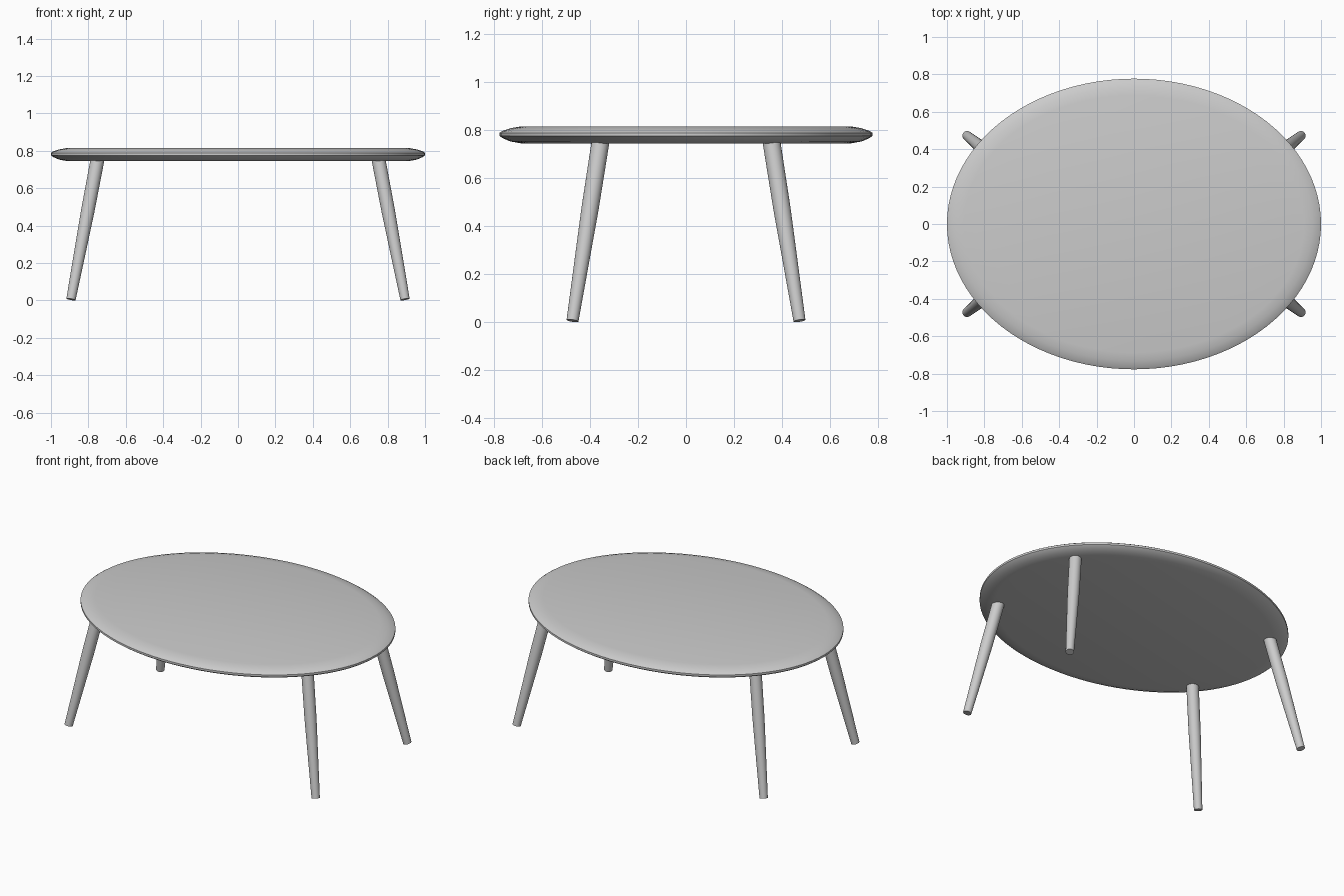
import bpy
import bmesh
from math import cos, sin, tau, radians
from mathutils import Vector

cube = bpy.data.objects.get("Cube")
if cube:
    bpy.data.objects.remove(cube, do_unlink=True)

grey = bpy.data.materials.new("light grey")
grey.use_nodes = True
grey.diffuse_color = (0.6, 0.6, 0.6, 1)
grey.node_tree.nodes["Principled BSDF"].inputs["Base Color"].default_value = (0.6, 0.6, 0.6, 1)


def loft(name, rings):
    """Skin a stack of rings, bottom to top, and cap both ends."""
    bm = bmesh.new()
    loops = [[bm.verts.new(p) for p in ring] for ring in rings]
    n = len(loops[0])
    for low, high in zip(loops, loops[1:]):
        for i in range(n):
            j = (i + 1) % n
            bm.faces.new((low[i], low[j], high[j], high[i]))
    bm.faces.new(loops[0])
    bm.faces.new(loops[-1])
    bmesh.ops.recalc_face_normals(bm, faces=bm.faces)
    mesh = bpy.data.meshes.new(name)
    bm.to_mesh(mesh)
    bm.free()
    mesh.materials.append(grey)
    obj = bpy.data.objects.new(name, mesh)
    bpy.context.collection.objects.link(obj)
    bpy.ops.object.select_all(action='DESELECT')
    obj.select_set(True)
    bpy.context.view_layer.objects.active = obj
    bpy.ops.object.shade_smooth_by_angle(angle=radians(35))
    return obj


def ring(center, u, v, ru, rv, count):
    return [center + u * ru * cos(tau * i / count) + v * rv * sin(tau * i / count)
            for i in range(count)]


X, Y = Vector((1, 0, 0)), Vector((0, 1, 0))

# Oval top: rim inset and height, from underside to upper face
rim = [(0.09, 0.745), (0.045, 0.753), (0.012, 0.767), (0, 0.776),
       (0, 0.789), (0.012, 0.797), (0.045, 0.808), (0.09, 0.816)]
loft("table_top", [ring(Vector((0, 0, z)), X, Y, 1 - d, 0.777 - d, 96) for d, z in rim])

# Four splayed legs, straight above and tapered below
for side, sx in (("left", 1), ("right", -1)):
    for end, sy in (("front", -1), ("back", 1)):
        foot = Vector((0.893 * sx, 0.473 * sy, 0.006))
        head = Vector((0.75 * sx, 0.355 * sy, 0.76))
        axis = (head - foot).normalized()
        u = axis.cross(Y).normalized()
        v = axis.cross(u)
        stations = [(0, 0.025), (0.62, 0.036), (1, 0.037)]
        loft(f"{end}_{side}_leg",
             [ring(foot.lerp(head, t), u, v, r, r, 24) for t, r in stations])
